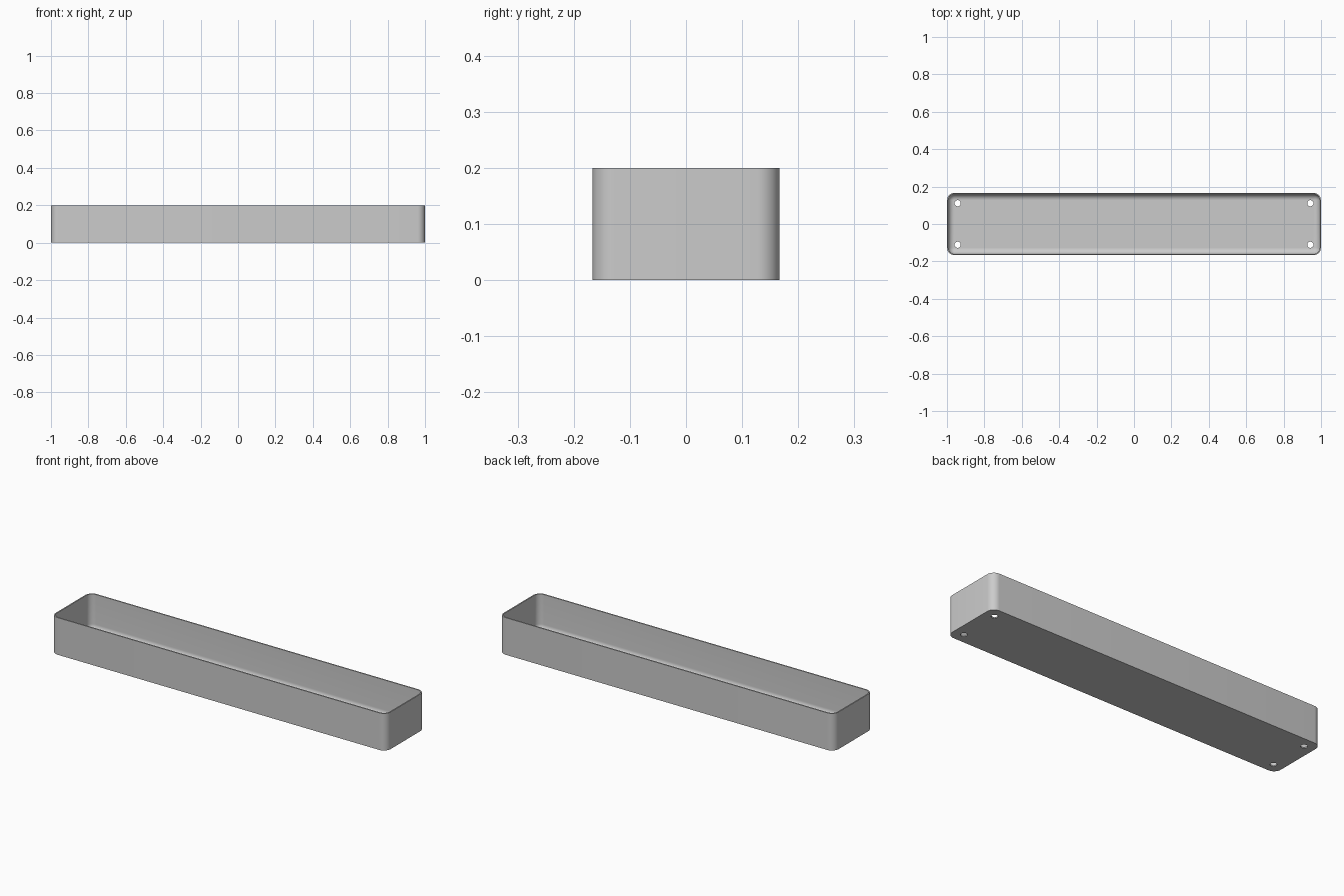
import bpy
import bmesh
from math import cos, sin, pi, radians

default = bpy.data.objects.get("Cube")
if default:
    bpy.data.objects.remove(default, do_unlink=True)

LENGTH, WIDTH, HEIGHT = 2.0, 0.3333, 0.2
WALL, CORNER, FILLET = 0.0067, 0.04, 0.032
HOLE_X, HOLE_Y, HOLE_R = 0.943, 0.111, 0.0165
STEPS = 10

grey = bpy.data.materials.new("plain grey")
grey.use_nodes = True
colour = (0.6, 0.6, 0.6, 1)
grey.diffuse_color = colour
grey.node_tree.nodes["Principled BSDF"].inputs["Base Color"].default_value = colour


def rounded_ring(bm, inset, z):
    """Rounded rectangle of vertices, inset from the outer outline."""
    r = CORNER - inset
    cx, cy = LENGTH / 2 - CORNER, WIDTH / 2 - CORNER
    ring = []
    for i, (sx, sy) in enumerate([(1, 1), (-1, 1), (-1, -1), (1, -1)]):
        for s in range(STEPS + 1):
            a = pi / 2 * (i + s / STEPS)
            ring.append(bm.verts.new((sx * cx + r * cos(a), sy * cy + r * sin(a), z)))
    return ring


# Tray: outer wall, rim, inner wall and the curve down into the floor
profile = [(0, 0), (0, HEIGHT), (WALL, HEIGHT)]
for s in range(STEPS + 1):
    a = pi / 2 * s / STEPS
    profile.append((WALL + FILLET * (1 - cos(a)), WALL + FILLET * (1 - sin(a))))

bm = bmesh.new()
rings = [rounded_ring(bm, inset, z) for inset, z in profile]
for low, high in zip(rings, rings[1:]):
    for i in range(len(low)):
        j = (i + 1) % len(low)
        bm.faces.new((low[i], low[j], high[j], high[i]))
bm.faces.new(rings[0][::-1])
bm.faces.new(rings[-1])
bmesh.ops.recalc_face_normals(bm, faces=bm.faces)
mesh = bpy.data.meshes.new("tray")
bm.to_mesh(mesh)
bm.free()
mesh.materials.append(grey)
tray = bpy.data.objects.new("tray", mesh)
bpy.context.collection.objects.link(tray)

# Drain holes through the floor, one near each corner
bpy.context.view_layer.objects.active = tray
for sx in (-1, 1):
    for sy in (-1, 1):
        bpy.ops.mesh.primitive_cylinder_add(vertices=32, radius=HOLE_R, depth=0.1,
                                            location=(sx * HOLE_X, sy * HOLE_Y, 0))
        cutter = bpy.context.object
        cutter.name = "hole_cutter"
        cutter.hide_render = True
        cutter.data.materials.append(grey)
        bpy.context.view_layer.objects.active = tray
        cut = tray.modifiers.new("drain hole", 'BOOLEAN')
        cut.operation = 'DIFFERENCE'
        cut.solver = 'EXACT'
        cut.object = cutter
        bpy.ops.object.modifier_apply(modifier=cut.name)
        bpy.data.objects.remove(cutter, do_unlink=True)

# Smooth curves, sharp rim and base edges
bpy.ops.object.select_all(action='DESELECT')
tray.select_set(True)
bpy.context.view_layer.objects.active = tray
bpy.ops.object.shade_smooth_by_angle(angle=radians(30))
